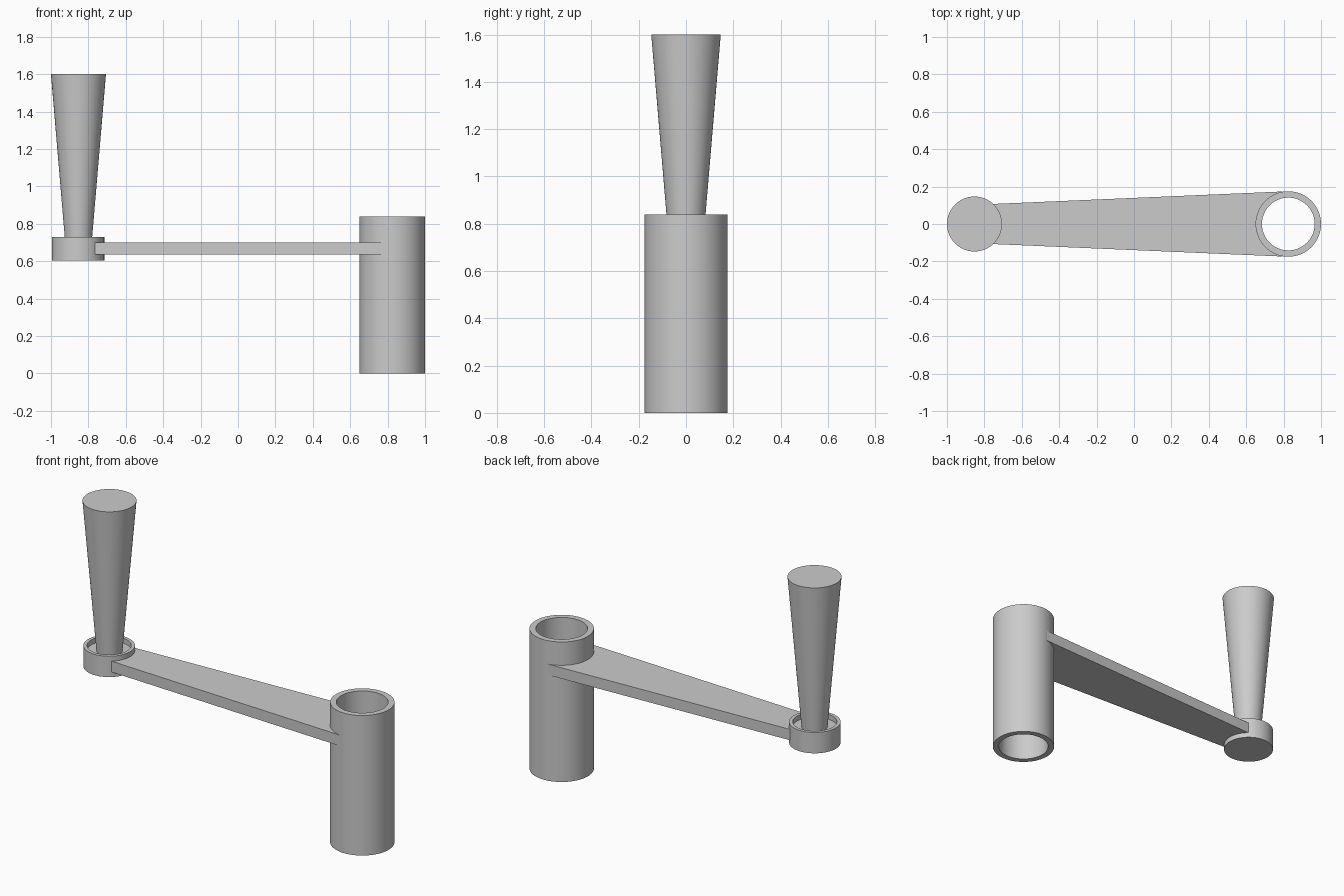
import bpy
import bmesh
from math import cos, sin, pi, radians, asin, sqrt
from mathutils import Vector

cube = bpy.data.objects.get("Cube")
if cube:
    bpy.data.objects.remove(cube, do_unlink=True)

HUB_X, HUB_R, BORE_R = 0.825, 0.175, 0.141
CUP_X, CUP_R = -0.855, 0.14
ARM_BOTTOM, ARM_TOP = 0.635, 0.70
SEGMENTS = 64

grey = bpy.data.materials.new("plain_grey")
grey.use_nodes = True
grey.diffuse_color = (0.6, 0.6, 0.6, 1)
grey.node_tree.nodes["Principled BSDF"].inputs["Base Color"].default_value = grey.diffuse_color


def finish(name, bm, x=0):
    """Turn a bmesh into a smooth-shaded object with sharp edges kept."""
    bmesh.ops.remove_doubles(bm, verts=bm.verts, dist=1e-5)
    bmesh.ops.recalc_face_normals(bm, faces=bm.faces)
    mesh = bpy.data.meshes.new(name)
    bm.to_mesh(mesh)
    bm.free()
    mesh.materials.append(grey)
    mesh.shade_smooth()
    mesh.set_sharp_from_angle(angle=radians(30))
    obj = bpy.data.objects.new(name, mesh)
    obj.location.x = x
    bpy.context.collection.objects.link(obj)


def lathe(name, profile, x, closed=False):
    """Revolve (radius, height) points about an upright axis."""
    bm = bmesh.new()
    verts = [bm.verts.new((r, 0, z)) for r, z in profile]
    edges = [bm.edges.new(pair) for pair in zip(verts, verts[1:])]
    if closed:
        edges.append(bm.edges.new((verts[-1], verts[0])))
    bmesh.ops.spin(bm, geom=verts + edges, cent=(0, 0, 0), axis=(0, 0, 1),
                   angle=2 * pi, steps=SEGMENTS, use_merge=True)
    finish(name, bm, x)


# Hollow hub tube
lathe("hub_tube", [(BORE_R, 0), (HUB_R, 0), (HUB_R, 0.84), (BORE_R, 0.84)],
      HUB_X, closed=True)

# Shallow cup holding the handle
lathe("handle_cup", [(0, 0.605), (CUP_R, 0.605), (CUP_R, 0.73),
                     (0.12, 0.73), (0.12, ARM_TOP), (0, ARM_TOP)], CUP_X)

# Flared grip
lathe("handle_grip", [(0, 0.69), (0.07, 0.69), (0.147, 1.6), (0, 1.6)], -0.853)

# Tapered arm, tangent to the hub, with ends curved to sit inside both walls
slope = 0.043


def half_width(x):
    return HUB_R - slope * (HUB_X - x)


cup_seat, hub_seat = 0.13, 0.16
cup_angle = asin(half_width(CUP_X + 0.075) / cup_seat)
outline = []
for i in range(17):
    a = cup_angle * (1 - i / 8)
    outline.append((CUP_X + cup_seat * cos(a), cup_seat * sin(a)))
outline.append((HUB_X - 0.03, -half_width(HUB_X - 0.03)))
for i in range(25):
    a = radians(-80 + 160 * i / 24)
    outline.append((HUB_X - hub_seat * cos(a), hub_seat * sin(a)))
outline.append((HUB_X - 0.03, half_width(HUB_X - 0.03)))

bm = bmesh.new()
base = bm.faces.new([bm.verts.new((x, y, ARM_BOTTOM)) for x, y in outline])
raised = bmesh.ops.extrude_face_region(bm, geom=[base])["geom"]
bmesh.ops.translate(bm, vec=Vector((0, 0, ARM_TOP - ARM_BOTTOM)),
                    verts=[v for v in raised if isinstance(v, bmesh.types.BMVert)])
if not base.is_valid or len(bm.faces) < len(outline) + 2:
    # Close the underside when the extrusion consumed it
    rim = [e for e in bm.edges if e.is_boundary]
    bmesh.ops.holes_fill(bm, edges=rim, sides=0)
finish("crank_arm", bm)
